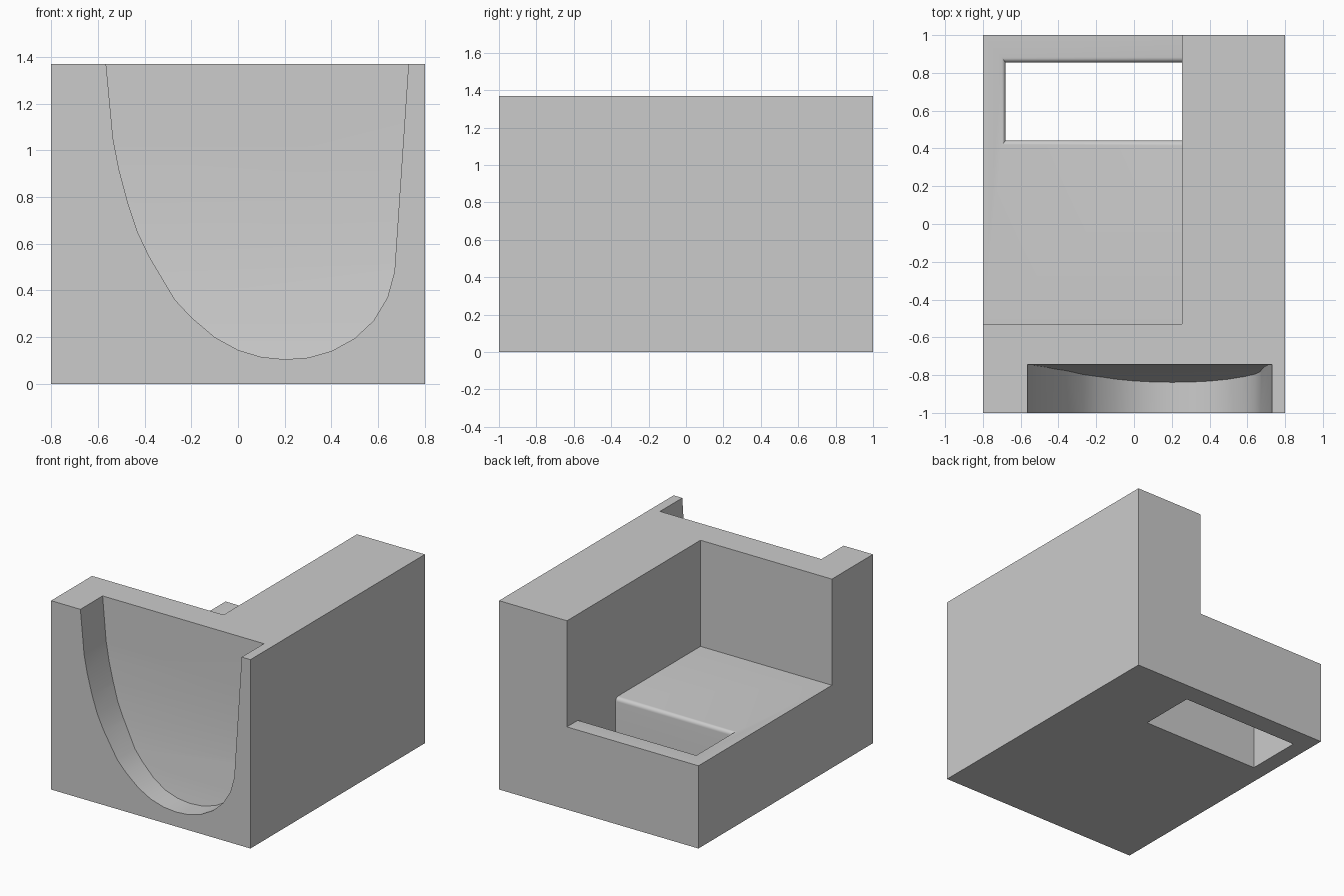
import bpy, bmesh, math
from mathutils import Vector

if "Cube" in bpy.data.objects:
    bpy.data.objects.remove(bpy.data.objects["Cube"])

TOP, FLOOR, WALL_X = 1.37, 0.6, 0.255


def loft(name, rings):
    """Closed solid through rings of equal point count."""
    bm = bmesh.new()
    loops = [[bm.verts.new(p) for p in ring] for ring in rings]
    n = len(loops[0])
    for a, b in zip(loops, loops[1:]):
        for i in range(n):
            j = (i + 1) % n
            bm.faces.new((a[i], a[j], b[j], b[i]))
    bm.faces.new(loops[0])
    bm.faces.new(loops[-1])
    bmesh.ops.recalc_face_normals(bm, faces=bm.faces)
    mesh = bpy.data.meshes.new(name)
    bm.to_mesh(mesh)
    bm.free()
    obj = bpy.data.objects.new(name, mesh)
    bpy.context.collection.objects.link(obj)
    return obj


def rect(x0, x1, y0, y1, z):
    return [(x0, y0, z), (x1, y0, z), (x1, y1, z), (x0, y1, z)]


def box(name, x0, x1, y0, y1, z0, z1):
    return loft(name, [rect(x0, x1, y0, y1, z) for z in (z0, z1)])


def apply_boolean(target, cutter, operation):
    mod = target.modifiers.new(cutter.name, 'BOOLEAN')
    mod.operation, mod.solver, mod.object = operation, 'EXACT', cutter
    bpy.context.view_layer.objects.active = target
    bpy.ops.object.modifier_apply(modifier=mod.name)
    bpy.data.objects.remove(cutter)


# Main block
body = box("body", -0.8, 0.8, -1, 1, 0, TOP)

# Open corner step at the back right
step = box("step_cutter", -1, WALL_X, -0.53, 1.2, FLOOR, 1.6)
apply_boolean(body, step, 'DIFFERENCE')

# Through slot with a rounded rim on three sides
R = 0.028
rings = [rect(-0.68, WALL_X, 0.442, 0.855, -0.1)]
for i in range(7):
    t = math.radians(15 * i)
    g = R * (1 - math.cos(t))
    rings.append(rect(-0.68 - g * 0.8, WALL_X, 0.442 - g, 0.855 + g,
                      FLOOR - R + R * math.sin(t)))
rings.append([(x, y, FLOOR + 0.1) for x, y, z in rings[-1]])
apply_boolean(body, loft("slot_cutter", rings), 'DIFFERENCE')

# Scooped front recess: curved outline, closed by a bowed back wall
outline = [(-0.575, 1.5), (-0.565, 1.37), (-0.535, 1.05), (-0.51, 0.92),
           (-0.47, 0.77), (-0.43, 0.65), (-0.38, 0.545), (-0.27, 0.36),
           (-0.2, 0.285), (-0.1, 0.2), (0, 0.145), (0.1, 0.115), (0.2, 0.105),
           (0.3, 0.112), (0.4, 0.14), (0.5, 0.195), (0.58, 0.27),
           (0.64, 0.37), (0.67, 0.48), (0.73, 1.37), (0.739, 1.5)]
recess = loft("recess_cutter", [[(x, y, z) for x, z in outline] for y in (-1.1, -0.6)])
bow = [(-1.2, 0), (-0.853, 0), (-0.838, 0.105), (-0.81, 0.26), (-0.775, 0.52),
       (-0.757, 0.76), (-0.748, 1), (-0.745, 1.37), (-0.745, 1.6), (-1.2, 1.6)]
depth = loft("depth_cutter", [[(x, y, z) for y, z in bow] for x in (-1, 1)])
apply_boolean(recess, depth, 'INTERSECT')
apply_boolean(body, recess, 'DIFFERENCE')

# Plain grey finish
grey = bpy.data.materials.new("grey")
grey.use_nodes = True
colour = (0.6, 0.6, 0.6, 1)
grey.diffuse_color = colour
grey.node_tree.nodes["Principled BSDF"].inputs["Base Color"].default_value = colour
body.data.materials.clear()
body.data.materials.append(grey)
for face in body.data.polygons:
    face.material_index = 0

# Smooth curved walls, crisp edges
bpy.ops.object.select_all(action='DESELECT')
body.select_set(True)
bpy.context.view_layer.objects.active = body
bpy.ops.object.shade_smooth_by_angle(angle=math.radians(20))
